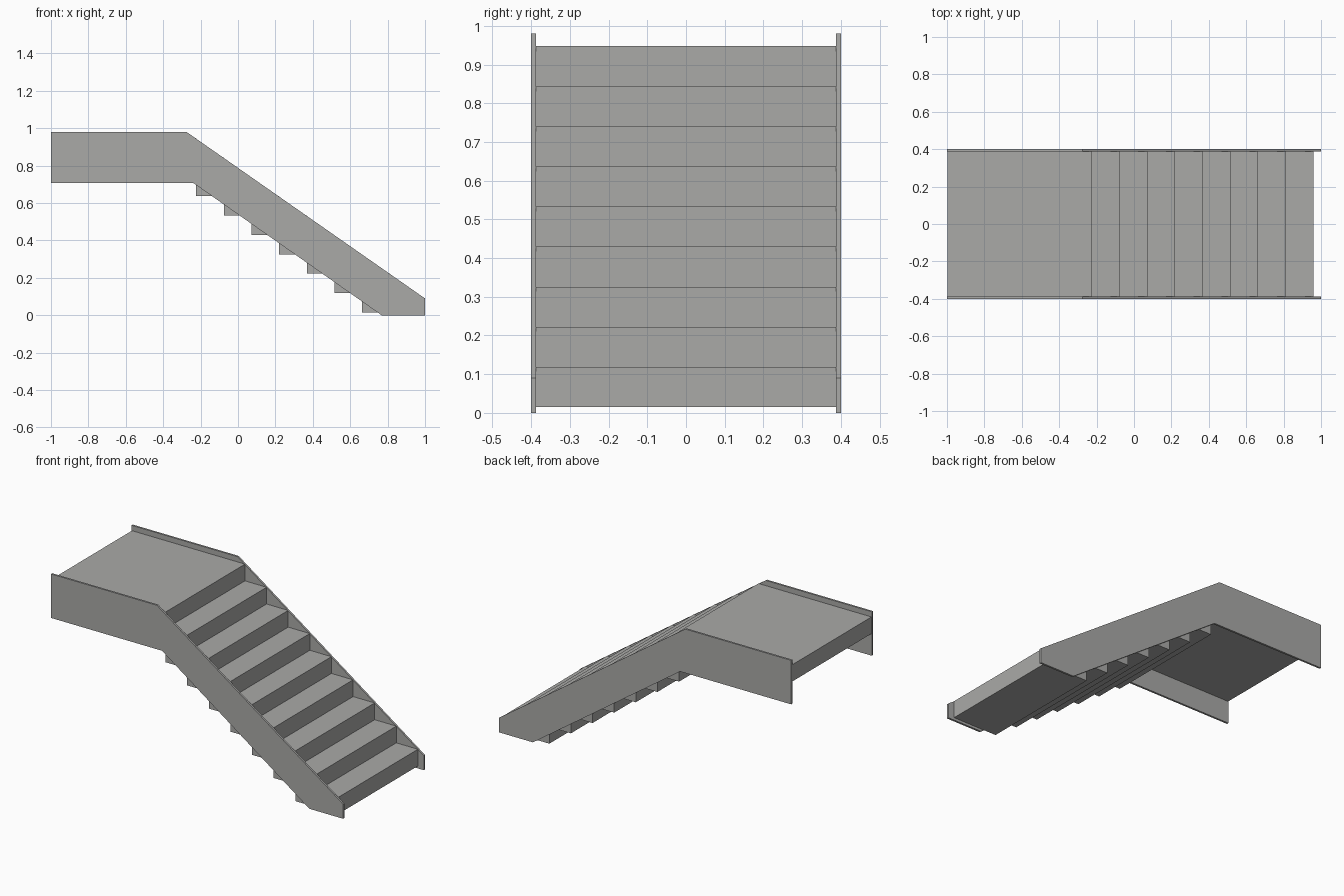
import bpy

if "Cube" in bpy.data.objects:
    bpy.data.objects.remove(bpy.data.objects["Cube"])

grey = bpy.data.materials.new("concrete grey")
grey.diffuse_color = (0.40, 0.40, 0.39, 1)
grey.use_nodes = True
grey.node_tree.nodes["Principled BSDF"].inputs["Base Color"].default_value = grey.diffuse_color


def extrude_profile(name, pts, y0, y1):
    """Solid made from an x-z outline (counter-clockwise) swept from y0 to y1."""
    n = len(pts)
    verts = [(x, y0, z) for x, z in pts] + [(x, y1, z) for x, z in pts]
    faces = [tuple(range(n)), tuple(range(2 * n - 1, n - 1, -1))]
    faces += [(i, i + n, (i + 1) % n + n, (i + 1) % n) for i in range(n)]
    mesh = bpy.data.meshes.new(name)
    mesh.from_pydata(verts, [], faces)
    mesh.materials.append(grey)
    obj = bpy.data.objects.new(name, mesh)
    bpy.context.collection.objects.link(obj)
    return obj


def box(name, x0, x1, z0, z1):
    return extrude_profile(name, [(x0, z0), (x1, z0), (x1, z1), (x0, z1)], -INNER, INNER)


INNER, OUTER = 0.388, 0.40
RUN, RISE = 0.148, 0.1036
FRONT, BASE = 0.96, 0.015

# Side stringers
side = [(-1, 0.708), (-0.24, 0.708), (0.768, 0), (1, 0),
        (1, 0.09), (-0.275, 0.98), (-1, 0.98)]
extrude_profile("stringer_front", side, -OUTER, -INNER)
extrude_profile("stringer_back", side, INNER, OUTER)

# Steps: each block reaches down behind the block below it
for i in range(8):
    x1 = FRONT - i * RUN
    top = BASE + (i + 1) * RISE
    box(f"step_{i + 1}", x1 - RUN, x1, max(BASE, top - 2 * RISE), top)

# Upper landing
box("landing", -0.998, FRONT - 8 * RUN, BASE + 8 * RISE, BASE + 9 * RISE)
